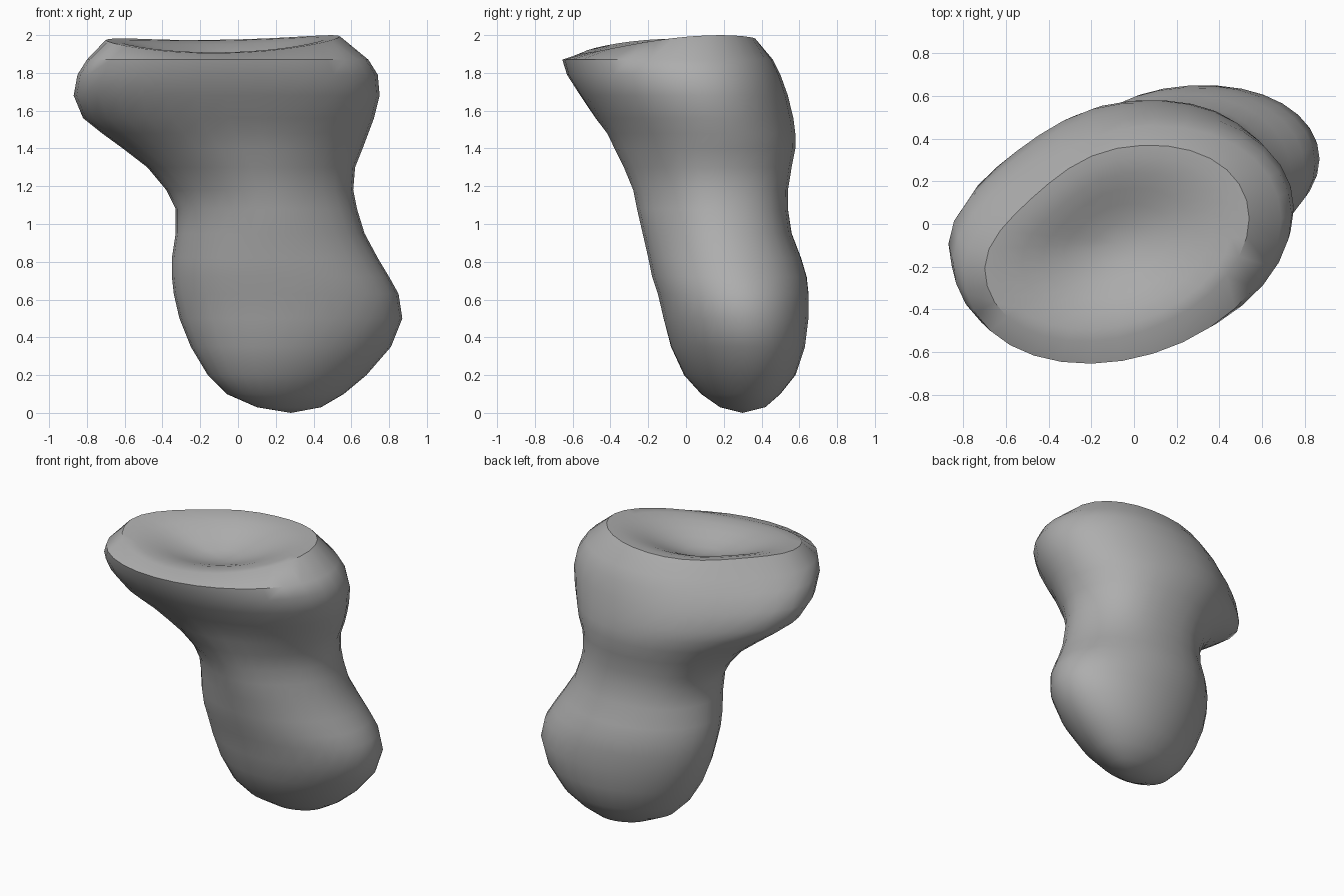
import bpy
import bmesh
from math import sin, cos, asin, pi, tau

SIDES = 32

# Remove the default cube
cube = bpy.data.objects.get("Cube")
if cube:
    bpy.data.objects.remove(cube, do_unlink=True)

# One plain grey bone colour
bone_grey = bpy.data.materials.new("bone_grey")
bone_grey.use_nodes = True
colour = (0.42, 0.42, 0.42, 1)
bone_grey.diffuse_color = colour
bone_grey.node_tree.nodes["Principled BSDF"].inputs["Base Color"].default_value = colour

# Cross-sections: height, left and right limits in x, front and back limits in y
sections = [
    (.03, .1, .44, .18, .42),
    (.1, -.06, .56, .08, .5),
    (.2, -.16, .68, -.01, .58),
    (.35, -.25, .81, -.08, .63),
    (.5, -.31, .87, -.12, .65),
    (.63, -.34, .85, -.15, .65),
    (.72, -.35, .8, -.18, .64),
    (.82, -.35, .74, -.2, .61),
    (.95, -.33, .67, -.23, .56),
    (1.08, -.33, .63, -.26, .54),
    (1.18, -.38, .61, -.28, .54),
    (1.3, -.48, .62, -.33, .56),
    (1.4, -.61, .66, -.38, .58),
    (1.48, -.72, .69, -.42, .58),
    (1.56, -.82, .72, -.48, .57),
    (1.68, -.87, .75, -.56, .54),
    (1.79, -.85, .74, -.63, .5),
    (1.87, -.8, .69, -.655, .46),
]

# Socket rim outline, its height, and the depth of the hollow
rim_limits = (-.7, .54, -.55, .37)
rim_height = 1.962
hollow_depth = .135


def swell(angle, height):
    """Fuller back at the waist, flattened back right corner at the head."""
    waist = max(0, 1 - abs(height - 1.15) / .4)
    head = min(1, max(0, (height - 1.1) / .5))
    corner = max(0, sin(angle)) * max(0, -cos(angle)) * 2
    return 1 + waist * .07 * sin(angle) * sin(2 * angle) ** 2 - head * .09 * corner ** 2


def add_ring(bm, height, limits, scale=1, drop=0, tilt=0, saddle=0):
    """Add a skewed oval that touches the given limits."""
    left, right, front, back = limits
    cx, cy = (left + right) / 2, (front + back) / 2
    half_x, half_y = (right - left) / 2 * scale, (back - front) / 2 * scale
    # The ends lean towards the diagonal more than the waist does
    skew = asin(.05 + .22 * (height - 1) ** 2)
    ring = []
    for i in range(SIDES):
        angle = tau * i / SIDES
        size = swell(angle, height)
        x = cx + half_x * size * cos(angle)
        y = cy + half_y * size * sin(angle + skew)
        z = height - drop + tilt * (y - cy) + saddle * cos(2 * angle)
        ring.append(bm.verts.new((x, y, z)))
    return ring


def bridge(bm, lower, upper):
    for i in range(SIDES):
        j = (i + 1) % SIDES
        bm.faces.new((lower[i], lower[j], upper[j], upper[i]))


def close_end(bm, ring, tip, flip=False):
    centre = bm.verts.new(tip)
    for i in range(SIDES):
        corners = [ring[i], ring[(i + 1) % SIDES], centre]
        bm.faces.new(corners[::-1] if flip else corners)


# Bone body: rounded foot, waist and flared head
bm = bmesh.new()
rings = [add_ring(bm, height, limits) for height, *limits in sections]

# Saddle-shaped rim and smooth hollow
for scale in (1, .88, .72, .56, .4, .2):
    drop = hollow_depth * (1 + cos(pi * scale)) / 2
    rings.append(add_ring(bm, rim_height, rim_limits, scale, drop, .08, .022 * scale ** 2))

for lower, upper in zip(rings, rings[1:]):
    bridge(bm, lower, upper)
close_end(bm, rings[0], (.28, .3, 0), flip=True)
close_end(bm, rings[-1], (-.08, -.09, rim_height - hollow_depth))
bmesh.ops.recalc_face_normals(bm, faces=bm.faces)

mesh = bpy.data.meshes.new("bone")
bm.to_mesh(mesh)
bm.free()
mesh.materials.append(bone_grey)
bone = bpy.data.objects.new("bone", mesh)
bpy.context.collection.objects.link(bone)

# Smooth surface
bpy.ops.object.select_all(action="DESELECT")
bone.select_set(True)
bpy.context.view_layer.objects.active = bone
bpy.ops.object.shade_smooth_by_angle(angle=.7)
